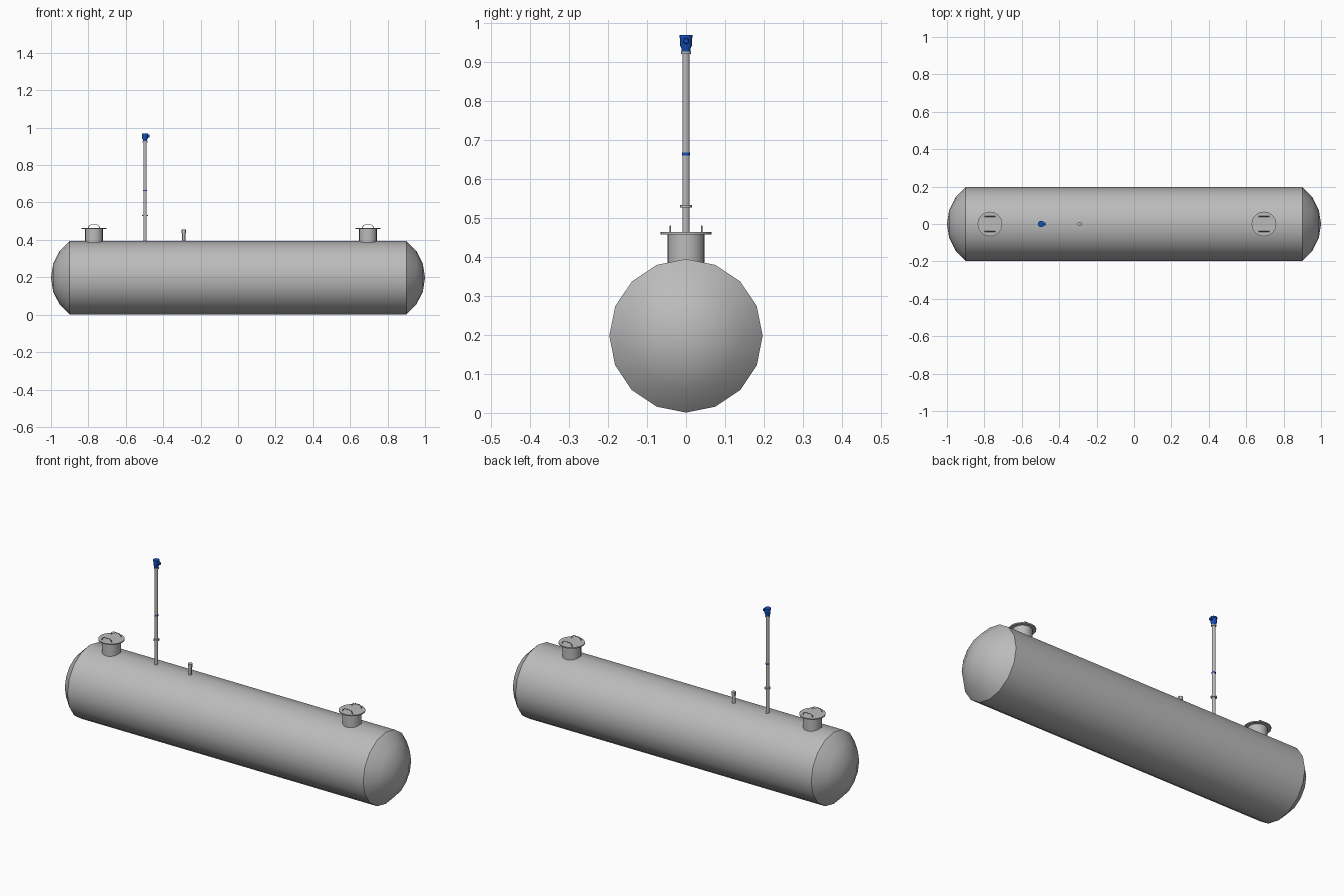
import bpy, math
from mathutils import Matrix, Vector

cube = bpy.data.objects.get("Cube")
if cube:
    bpy.data.objects.remove(cube, do_unlink=True)


def material(name, rgb, rough=0.5):
    m = bpy.data.materials.new(name)
    m.use_nodes = True
    color = (*rgb, 1)
    m.diffuse_color = color
    bsdf = m.node_tree.nodes["Principled BSDF"]
    bsdf.inputs["Base Color"].default_value = color
    bsdf.inputs["Roughness"].default_value = rough
    return m


GREY = material("painted grey steel", (0.5, 0.5, 0.5))
BLUE = material("gauge blue", (0.008, 0.08, 0.5))


def lathe(name, profile, mat, sides, loc=(0, 0, 0), axis="Z", smooth=30):
    """Revolve (radius, height) points about an axis; zero radius makes a pole."""
    verts, faces, rings = [], [], []
    for r, h in profile:
        count = sides if r > 0 else 1
        rings.append(range(len(verts), len(verts) + count))
        for i in range(count):
            a = math.tau * i / sides
            verts.append(Vector((r * math.cos(a), r * math.sin(a), h)))
    for lo, hi in zip(rings, rings[1:]):
        for i in range(sides):
            j = (i + 1) % sides
            if len(lo) == 1:
                faces.append((lo[0], hi[j], hi[i]))
            elif len(hi) == 1:
                faces.append((lo[i], lo[j], hi[0]))
            else:
                faces.append((lo[i], lo[j], hi[j], hi[i]))
    if axis == "X":
        turn = Matrix.Rotation(math.pi / 2, 3, "Y")
        verts = [turn @ v for v in verts]
    mesh = bpy.data.meshes.new(name)
    mesh.from_pydata(verts, [], faces)
    mesh.materials.append(mat)
    ob = bpy.data.objects.new(name, mesh)
    ob.location = loc
    bpy.context.collection.objects.link(ob)
    bpy.ops.object.select_all(action="DESELECT")
    ob.select_set(True)
    bpy.context.view_layer.objects.active = ob
    bpy.ops.object.shade_smooth_by_angle(angle=math.radians(smooth))
    return ob


def cylinder(name, r, z0, z1, mat, x, sides=16):
    return lathe(name, [(0, z0), (r, z0), (r, z1), (0, z1)], mat, sides, (x, 0, 0))


# Tank shell with shallow domed ends
R, DOME, STRAIGHT = 0.197, 0.1, 0.9
sphere = (R * R + DOME * DOME) / (2 * DOME)
span = math.asin(R / sphere)
dome = [(sphere * math.sin(span * k / 3),
         STRAIGHT + DOME - sphere * (1 - math.cos(span * k / 3))) for k in range(4)]
shell = [(r, -h) for r, h in dome] + dome[::-1]
lathe("tank_shell", shell, GREY, 16, (0, 0, 0.198), "X")


# Manholes: neck, lid and two bent-rod handles
def handle(name, x, y):
    curve = bpy.data.curves.new(name, "CURVE")
    curve.dimensions = "3D"
    curve.bevel_depth = 0.002
    curve.bevel_resolution = 1
    curve.use_fill_caps = True
    path = [(-0.03, 0.46), (-0.028, 0.472), (-0.018, 0.48),
            (0.018, 0.48), (0.028, 0.472), (0.03, 0.46)]
    line = curve.splines.new("POLY")
    line.points.add(len(path) - 1)
    for p, (dx, z) in zip(line.points, path):
        p.co = (x + dx, y, z, 1)
    curve.materials.append(GREY)
    bpy.context.collection.objects.link(bpy.data.objects.new(name, curve))


for side, x in (("right", -0.77), ("left", 0.695)):
    cylinder(side + "_manhole_neck", 0.048, 0.36, 0.46, GREY, x)
    cylinder(side + "_manhole_lid", 0.066, 0.458, 0.464, GREY, x, 24)
    for end, y in (("front", -0.04), ("back", 0.04)):
        handle(f"{side}_manhole_{end}_handle", x, y)

# Short vent pipe
VENT = -0.29
cylinder("vent_pipe", 0.009, 0.37, 0.45, GREY, VENT, 12)
cylinder("vent_cap", 0.012, 0.436, 0.455, GREY, VENT, 12)

# Level gauge: tall pipe, joint flange, band and blue head
GAUGE = -0.497
cylinder("gauge_pipe", 0.009, 0.37, 0.928, GREY, GAUGE)
cylinder("gauge_joint_flange", 0.015, 0.527, 0.534, GREY, GAUGE)
cylinder("gauge_band", 0.0105, 0.661, 0.668, BLUE, GAUGE)
cylinder("gauge_top_collar", 0.013, 0.922, 0.928, GREY, GAUGE)
head = [(0, 0.926), (0.011, 0.926), (0.011, 0.934), (0.015, 0.942),
        (0.015, 0.962), (0.017, 0.962), (0.017, 0.97), (0, 0.97)]
lathe("gauge_head", head, BLUE, 16, (GAUGE, 0, 0))
lathe("gauge_cable_gland", [(0, 0), (0.008, 0), (0.008, 0.022), (0.006, 0.025), (0, 0.025)],
      BLUE, 12, (GAUGE, 0, 0.955), "X")
